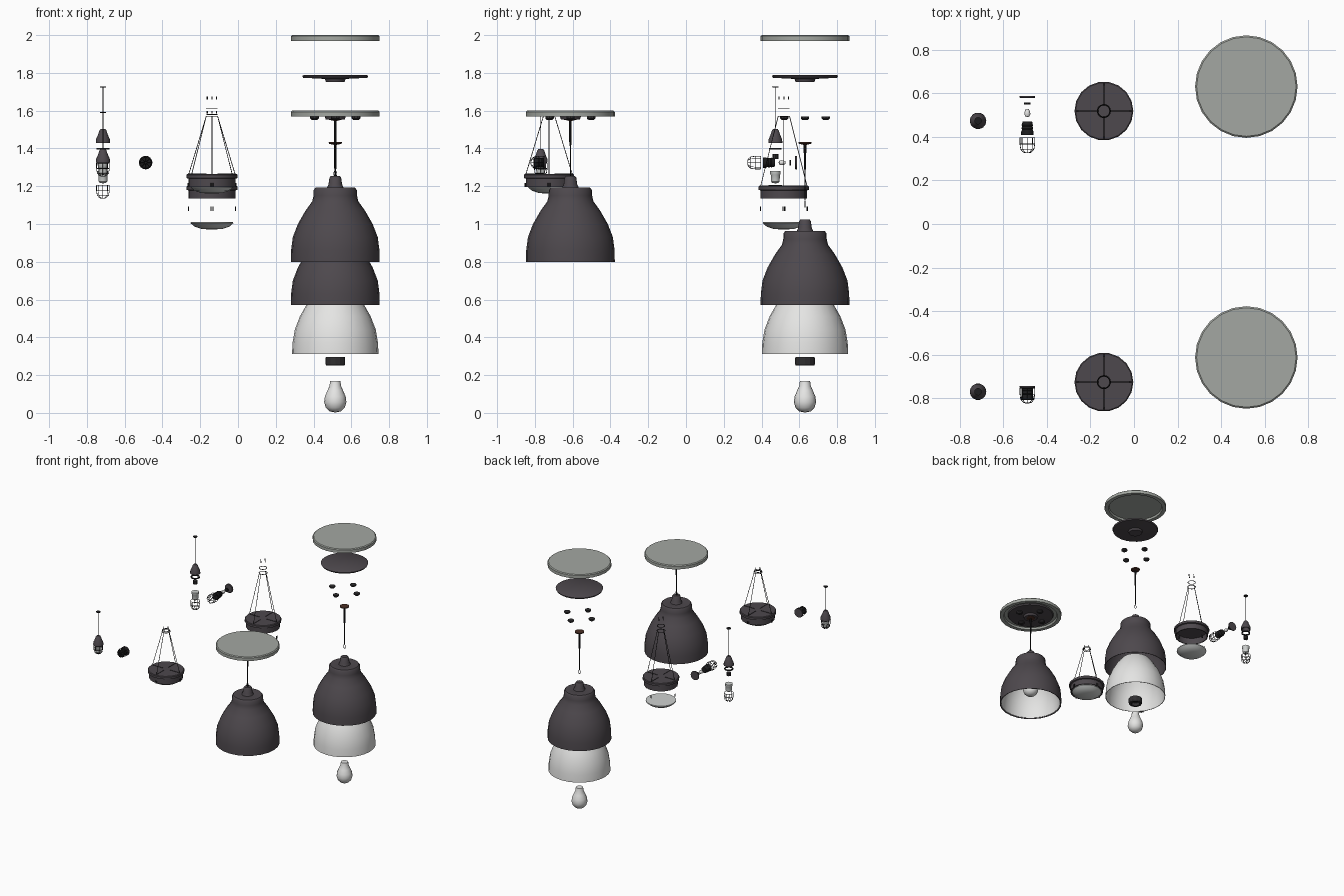
import bpy, bmesh, math
from mathutils import Matrix, Vector

if "Cube" in bpy.data.objects:
    bpy.data.objects.remove(bpy.data.objects["Cube"])


def material(name, r, g, b):
    m = bpy.data.materials.new(name)
    m.diffuse_color = (r, g, b, 1)
    m.use_nodes = True
    m.node_tree.nodes["Principled BSDF"].inputs["Base Color"].default_value = m.diffuse_color
    return m


DARK = material("charcoal_metal", 0.075, 0.065, 0.074)
GREY = material("pale_grey_plaster", 0.37, 0.39, 0.36)
WHITE = material("white_enamel", 0.78, 0.78, 0.77)
GLASS = material("frosted_glass", 0.62, 0.64, 0.63)
BLACK = material("black_metal", 0.012, 0.012, 0.013)
BROWN = material("brown_canopy", 0.07, 0.028, 0.018)
SOCKET = material("dark_socket", 0.03, 0.028, 0.03)

UP = Matrix.Identity(4)
FORWARD = Matrix.Rotation(-math.pi / 2, 4, 'X')   # local z runs along +y


def finish(name, bm, loc, mat, rot=UP, smooth=True):
    bmesh.ops.recalc_face_normals(bm, faces=bm.faces)
    me = bpy.data.meshes.new(name)
    bm.to_mesh(me)
    bm.free()
    me.transform(rot)
    me.materials.append(mat)
    ob = bpy.data.objects.new(name, me)
    ob.location = loc
    bpy.context.collection.objects.link(ob)
    if smooth:
        bpy.ops.object.select_all(action='DESELECT')
        ob.select_set(True)
        bpy.context.view_layer.objects.active = ob
        bpy.ops.object.shade_smooth_by_angle(angle=math.radians(35))
    return ob


def lathe(name, profile, loc, mat, segs=16, rot=UP, smooth=True):
    """Spin (radius, height) points about the local z axis."""
    bm = bmesh.new()
    rings = []
    for r, z in profile:
        if r < 1e-5:
            rings.append([bm.verts.new((0, 0, z))] * segs)
        else:
            rings.append([bm.verts.new((r * math.cos(2 * math.pi * i / segs),
                                        r * math.sin(2 * math.pi * i / segs), z))
                          for i in range(segs)])
    for a, b in zip(rings, rings[1:]):
        for i in range(segs):
            j = (i + 1) % segs
            vs = list(dict.fromkeys((a[i], a[j], b[j], b[i])))
            if len(vs) > 2:
                bm.faces.new(vs)
    return finish(name, bm, loc, mat, rot, smooth)


def wires(name, paths, radius, loc, mat, rot=UP, sides=5):
    """Thin round bars along several point paths, in one object."""
    bm = bmesh.new()
    for path in paths:
        for p, q in zip(path, path[1:]):
            p, q = Vector(p), Vector(q)
            d = q - p
            m = Matrix.Translation((p + q) / 2) @ d.to_track_quat('Z', 'Y').to_matrix().to_4x4()
            bmesh.ops.create_cone(bm, cap_ends=True, segments=sides, radius1=radius,
                                  radius2=radius, depth=d.length, matrix=m)
    return finish(name, bm, loc, mat, rot, False)


def polar(r, a, z):
    return (r * math.cos(a), r * math.sin(a), z)


def ring(r, z, n=16):
    return [polar(r, 2 * math.pi * i / n, z) for i in range(n + 1)]


QUARTERS = [i * math.pi / 2 for i in range(4)]


def shell(outer, t):
    """Closed thin-walled profile from an outer one."""
    return outer + [(r - t, z - t * 0.5) for r, z in reversed(outer[1:])] + [(outer[0][0] - t, outer[0][1]), outer[0]]


def cage(name, loc, rot=UP, h=0.07):
    prof = [(0.034, h), (0.034, h * 0.6), (0.030, h * 0.25), (0.018, 0.004), (0.008, 0.001)]
    paths = [[polar(r, i * math.pi / 4, z) for r, z in prof] for i in range(8)]
    paths += [ring(r, z) for r, z in (prof[0], prof[1], prof[2], prof[4])]
    wires(name, paths, 0.0016, loc, BLACK, rot, 4)


# ---- large dome pendant ----
def dome_pendant(tag, y, tray, plate, knob, stem, link, shade, liner, socket, bulb):
    x = 0.515
    lathe(tag + "ceiling_tray", [(0, .03), (.228, .03), (.235, .024), (.235, 0), (.205, 0),
                                 (.2, .015), (0, .015)], (x, y, tray), GREY, 24)
    lathe(tag + "mount_plate", [(0, .025), (.165, .025), (.175, .019), (.17, .009), (.055, .003),
                                (.05, -.012), (0, -.012)], (x, y, plate), DARK, 24)
    for a in QUARTERS:
        lathe(tag + "knob", [(0, .018), (.023, .018), (.023, .008), (.014, 0), (0, 0)],
              (x + .11 * math.cos(a), y + .11 * math.sin(a), knob), SOCKET, 10)
    lathe(tag + "stem_canopy", [(0, .008), (.035, .008), (.033, 0), (.008, -.006), (0, -.006)],
          (x, y, stem), BROWN, 16)
    lathe(tag + "stem", [(0, 0), (.007, 0), (.006, -.13), (.003, -.14), (.003, -.3), (0, -.3)],
          (x, y, stem), BLACK, 8)
    wires(tag + "link", [[(.008 * math.cos(t * math.pi / 6), 0, .016 * math.sin(t * math.pi / 6))
                          for t in range(13)]], .002, (x, y, link), BLACK)
    lathe(tag + "shade", shell([(.235, 0), (.234, .06), (.225, .13), (.198, .2), (.158, .27),
                                (.122, .32), (.115, .35), (.114, .38), (.105, .392), (.02, .394)], .004),
          (x, y, shade), DARK, 24)
    lathe(tag + "shade_cap", [(0, .455), (.024, .455), (.031, .445), (.036, .41), (.045, .39), (0, .39)],
          (x, y, shade), DARK, 16)
    lathe(tag + "liner", shell([(.229, 0), (.226, .06), (.214, .13), (.187, .2), (.147, .27),
                                (.108, .32), (.03, .335)], .004), (x, y, liner), WHITE, 24)
    lathe(tag + "socket", [(0, .045), (.05, .045), (.052, .04), (.052, .008), (.048, 0), (.032, 0),
                           (.03, .025), (0, .025)], (x, y, socket), SOCKET, 12, smooth=False)
    lathe(tag + "bulb", [(0, 0), (.03, .006), (.05, .025), (.059, .055), (.055, .085), (.042, .115),
                         (.031, .14), (.027, .168), (0, .168)], (x, y, bulb), WHITE, 16)


dome_pendant("assembled_", -.612, 1.57, 1.565, 1.55, 1.552, 1.265, .8, .805, 1.03, .87)
dome_pendant("exploded_", .63, 1.97, 1.765, 1.55, 1.425, 1.105, .57, .312, .25, .002)


# ---- drum pendant on four cables ----
def drum_pendant(tag, y, body, lens, clip, clip_r, hooks, upper_ring):
    x = -.138
    top = body + .068
    lathe(tag + "drum", [(0, .068), (.13, .068), (.135, .063), (.135, .046), (.125, .043), (.125, 0),
                         (.118, 0), (.116, .05), (0, .05)], (x, y, body), DARK, 18)
    lathe(tag + "lens", [(0, .04), (.112, .04), (.113, .034), (.092, .016), (.055, .004), (0, 0)],
          (x, y, lens), GLASS, 18)
    wires(tag + "cables", [[polar(.03, a, 1.57), polar(.122, a, top)] for a in QUARTERS],
          .002, (x, y, 0), BLACK)
    wires(tag + "lower_ring", [ring(.03, 1.57)], .0025, (x, y, 0), BLACK)
    wires(tag + "upper_ring", [ring(.028, upper_ring)], .0025, (x, y, 0), BLACK)
    wires(tag + "hooks", [[polar(.025, a, hooks), polar(.025, a, hooks + .014)] for a in QUARTERS],
          .003, (x, y, 0), BLACK)
    wires(tag + "clips", [[polar(clip_r, a + d, clip), polar(clip_r, a + d, clip + .022)]
                          for a in QUARTERS for d in (-.04, .04)], .003, (x, y, 0), BLACK, sides=4)
    # cross bars over the drum top
    wires(tag + "cross_bars", [[polar(.03, a, top), polar(.128, a, top)] for a in QUARTERS],
          .002, (x, y, 0), BLACK, sides=4)


drum_pendant("assembled_", -.725, 1.197, 1.16, 1.195, .126, 1.585, 1.58)
drum_pendant("exploded_", .518, 1.135, .97, 1.07, .124, 1.66, 1.61)


# ---- caged wall lamp, axis along y ----
def wall_lamp(tag, plate, nut, bulb, housing, guard):
    x, z = -.489, 1.325
    lathe(tag + "wall_plate", [(0, .01), (.036, .01), (.036, .003), (.032, 0), (0, 0)],
          (x, plate, z), DARK, 16, FORWARD)
    lathe(tag + "wall_nut", [(0, .008), (.015, .008), (.015, 0), (0, 0)],
          (x, nut, z), BLACK, 10, FORWARD)
    lathe(tag + "wall_bulb", [(0, 0), (.01, .004), (.014, .014), (.012, .026), (.007, .038), (0, .038)],
          (x, bulb, z), WHITE, 10, FORWARD)
    lathe(tag + "wall_housing", [(0, .062), (.022, .062), (.024, .05), (.027, .045), (.024, .04),
                                 (.027, .03), (.024, .025), (.028, .015), (.028, 0), (0, 0)],
          (x, housing, z), BLACK, 14, FORWARD)
    cage(tag + "wall_cage", (x, guard, z), FORWARD)


wall_lamp("assembled_", -.752, -.76, -.8, -.806, -.822)
wall_lamp("exploded_", .577, .548, .49, .408, .325)


# ---- small caged pendant ----
def cage_pendant(tag, y, cap, body, gasket, socket, jar, guard):
    x = -.715
    lathe(tag + "rod_cap", [(0, .006), (.017, .006), (.015, 0), (0, 0)], (x, y, cap), BLACK, 12)
    wires(tag + "rod", [[(0, 0, cap), (0, 0, body + .07)]], .002, (x, y, 0), BLACK)
    lathe(tag + "cone_body", [(0, .073), (.012, .073), (.018, .066), (.027, .04), (.037, .018),
                              (.038, 0), (.03, 0), (.02, .03), (0, .03)], (x, y, body), DARK, 14)
    lathe(tag + "gasket", [(.034, 0), (.034, .008), (.026, .008), (.026, 0), (.034, 0)],
          (x, y, gasket), BLACK, 14)
    lathe(tag + "small_socket", [(0, .025), (.017, .025), (.017, 0), (0, 0)], (x, y, socket), SOCKET, 10)
    lathe(tag + "glass_jar", [(0, 0), (.016, .002), (.023, .01), (.025, .045), (.028, .05), (.028, .065),
                              (0, .065)], (x, y, jar), GLASS, 14)
    cage(tag + "pendant_cage", (x, y, guard))


cage_pendant("assembled_", -.769, 1.587, 1.325, 1.32, 1.315, 1.26, 1.252)
cage_pendant("exploded_", .473, 1.722, 1.43, 1.395, 1.345, 1.215, 1.135)
